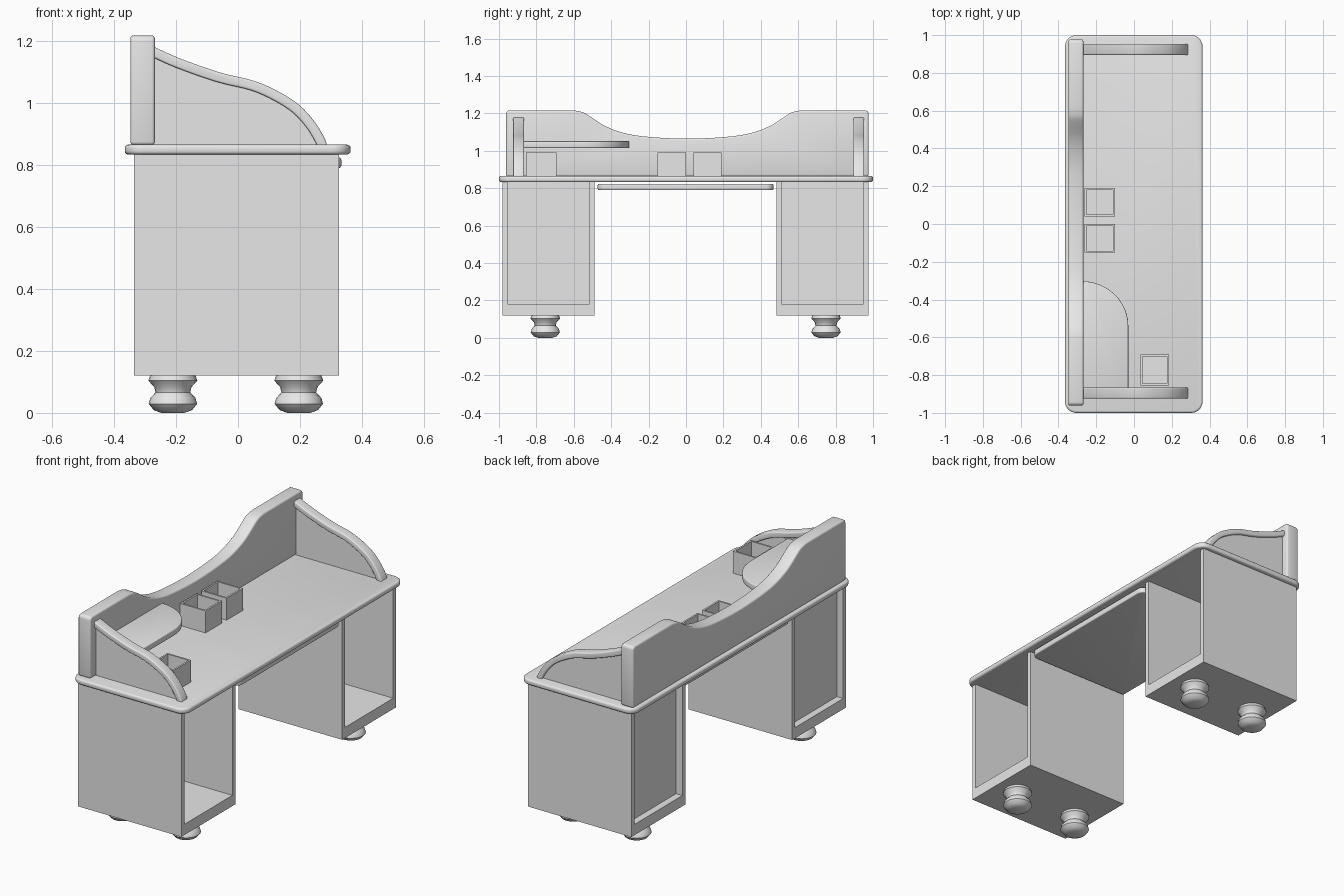
import bpy, bmesh, math
from mathutils import Vector

cube = bpy.data.objects.get("Cube")
if cube:
    bpy.data.objects.remove(cube)

grey = bpy.data.materials.new("plain grey")
grey.use_nodes = True
grey.diffuse_color = (0.8, 0.8, 0.8, 1)
grey.node_tree.nodes["Principled BSDF"].inputs["Base Color"].default_value = (0.8, 0.8, 0.8, 1)


def finish(name, bm, bevel=0, segments=3):
    """Round the sharp edges, make the object and shade it."""
    bmesh.ops.recalc_face_normals(bm, faces=bm.faces)
    if bevel:
        sharp = [e for e in bm.edges if e.calc_face_angle(0) > math.radians(50)]
        bmesh.ops.bevel(bm, geom=sharp, offset=bevel, segments=segments,
                        profile=0.5, affect='EDGES', clamp_overlap=True)
    mesh = bpy.data.meshes.new(name)
    bm.to_mesh(mesh)
    bm.free()
    mesh.materials.append(grey)
    obj = bpy.data.objects.new(name, mesh)
    bpy.context.collection.objects.link(obj)
    bpy.ops.object.select_all(action='DESELECT')
    obj.select_set(True)
    bpy.context.view_layer.objects.active = obj
    bpy.ops.object.shade_smooth_by_angle(angle=math.radians(35))
    return obj


def prism(name, pts, axis, lo, hi, bevel=0, segments=3):
    """Extrude a flat outline along an axis from lo to hi."""
    place = {'x': lambda u, v: (lo, u, v),
             'y': lambda u, v: (u, lo, v),
             'z': lambda u, v: (u, v, lo)}[axis]
    bm = bmesh.new()
    face = bm.faces.new([bm.verts.new(place(*p)) for p in pts])
    new = bmesh.ops.extrude_face_region(bm, geom=[face])['geom']
    step = Vector([(hi - lo) * (axis == a) for a in 'xyz'])
    bmesh.ops.translate(bm, vec=step, verts=[g for g in new if isinstance(g, bmesh.types.BMVert)])
    return finish(name, bm, bevel, segments)


def box(name, x, y, z, bevel=0):
    return prism(name, [(x[0], y[0]), (x[1], y[0]), (x[1], y[1]), (x[0], y[1])], 'z', *z, bevel)


def arc(cx, cy, rx, ry, start, end, n=8):
    angles = [math.radians(start + (end - start) * i / n) for i in range(n + 1)]
    return [(cx + rx * math.cos(a), cy + ry * math.sin(a)) for a in angles]


def smooth_line(pts, steps=4):
    """Catmull-Rom curve through the points."""
    p = [Vector(q) for q in pts]
    p = [2 * p[0] - p[1]] + p + [2 * p[-1] - p[-2]]
    out = []
    for a, b, c, d in zip(p, p[1:], p[2:], p[3:]):
        for i in range(steps):
            t = i / steps
            out.append(0.5 * (2 * b + (c - a) * t + (2 * a - 5 * b + 4 * c - d) * t ** 2
                              + (3 * b - a - 3 * c + d) * t ** 3))
    return out + [p[-2]]


def inset_line(pts, dist):
    """Offset a left-to-right line to its lower side."""
    out = []
    for i, p in enumerate(pts):
        t = (pts[min(i + 1, len(pts) - 1)] - pts[max(i - 1, 0)]).normalized()
        out.append(p + Vector((t.y, -t.x)) * dist)
    return out


# Desk top with rounded corners
r = 0.06
top = (arc(0.363 - r, 1 - r, r, r, 0, 90) + arc(r - 0.365, 1 - r, r, r, 90, 180)
       + arc(r - 0.365, r - 1, r, r, 180, 270) + arc(0.363 - r, r - 1, r, r, 270, 360))
prism("desk_top", top, 'z', 0.833, 0.865, 0.011)

# Sliding tray under the top, rounded at its front corners
r = 0.04
tray = ([(-0.32, 0.467), (-0.32, -0.472)] + arc(0.333 - r, r - 0.472, r, r, 270, 360)
        + arc(0.333 - r, 0.467 - r, r, r, 0, 90))
prism("keyboard_tray", tray, 'z', 0.79, 0.823, 0.006)

# Open cabinets with a recessed back, standing on turned feet
foot_profile = [(0, 0), (0.037, 0), (0.062, 0.009), (0.078, 0.029), (0.073, 0.048),
                (0.056, 0.066), (0.06, 0.083), (0.079, 0.104), (0.073, 0.121), (0, 0.121)]
for side, cy in (("right", -0.7345), ("left", 0.7305)):
    lo, hi = cy - 0.246, cy + 0.246
    depth, wall = (-0.335, 0.325), 0.027
    box(side + "_cabinet_floor", depth, (lo + wall, hi - wall), (0.12, 0.182))
    box(side + "_cabinet_outer_wall", depth, (lo, lo + wall), (0.12, 0.834))
    box(side + "_cabinet_inner_wall", depth, (hi - wall, hi), (0.12, 0.834))
    box(side + "_cabinet_back", (-0.295, -0.275), (lo + wall, hi - wall), (0.182, 0.834))
    for end, cx in (("front", 0.196), ("rear", -0.21)):
        bm = bmesh.new()
        verts = [bm.verts.new((cx + u, cy - 0.018 * (cy < 0) + 0.018 * (cy > 0), v))
                 for u, v in foot_profile]
        edges = [bm.edges.new(pair) for pair in zip(verts, verts[1:])]
        bmesh.ops.spin(bm, geom=verts + edges, cent=(cx, verts[0].co.y, 0), axis=(0, 0, 1),
                       angle=math.tau, steps=20)
        bmesh.ops.remove_doubles(bm, verts=bm.verts, dist=0.0005)
        finish(f"{side}_{end}_foot", bm)

# Backboard with a dipped top edge
half_dip = [(0, 1.065), (0.2, 1.074), (0.33, 1.093), (0.44, 1.132), (0.53, 1.19), (0.565, 1.208), (0.61, 1.217)]
dip = smooth_line([(-y, z) for y, z in half_dip[:0:-1]] + half_dip, 3)
board = ([(-0.962, 0.864)] + arc(-0.942, 1.197, 0.02, 0.02, 180, 90, 4)
         + [(y + 0.008, z) for y, z in dip]
         + arc(0.957, 1.197, 0.02, 0.02, 90, 0, 4) + [(0.977, 0.864)])
prism("backboard", board, 'x', -0.347, -0.268, 0.01)

# Curved end panels capped by rounded rails
rail = smooth_line([(-0.275, 1.182), (-0.188, 1.143), (-0.06, 1.098), (0.053, 1.07), (0.134, 1.034),
                    (0.198, 0.992), (0.246, 0.94), (0.277, 0.89), (0.288, 0.862)])
under, middle = inset_line(rail, 0.032), inset_line(rail, 0.018)
for side, cy in (("right", -0.895), ("left", 0.924)):
    prism(side + "_end_rail", rail + under[::-1], 'y', cy - 0.029, cy + 0.029, 0.013, 4)
    prism(side + "_end_panel", middle + [(-0.275, 0.862)], 'y', cy - 0.014, cy + 0.014)

# Corner shelf with one rounded corner
shelf = [(-0.275, -0.885), (-0.03, -0.885)] + arc(-0.275, -0.54, 0.245, 0.237, 0, 90, 12)
prism("corner_shelf", shelf, 'z', 1.015, 1.052, 0.006)


# Open-topped holders
def holder(name, x, y):
    bm = bmesh.new()
    bmesh.ops.create_cube(bm, size=1)
    for v in bm.verts:
        v.co = (x[v.co.x > 0], y[v.co.y > 0], 0.992 if v.co.z > 0 else 0.864)
    lid = max(bm.faces, key=lambda f: f.calc_center_median().z)
    bmesh.ops.inset_region(bm, faces=[lid], thickness=0.014)
    hole = bmesh.ops.extrude_face_region(bm, geom=[lid])['geom']
    bmesh.ops.translate(bm, vec=(0, 0, -0.11),
                        verts=[g for g in hole if isinstance(g, bmesh.types.BMVert)])
    if lid.is_valid:
        bmesh.ops.delete(bm, geom=[lid], context='FACES_ONLY')
    finish(name, bm)


holder("left_holder", (-0.262, -0.101), (0.04, 0.19))
holder("middle_holder", (-0.262, -0.101), (-0.152, 0.0))
holder("right_holder", (0.034, 0.185), (-0.855, -0.692))
